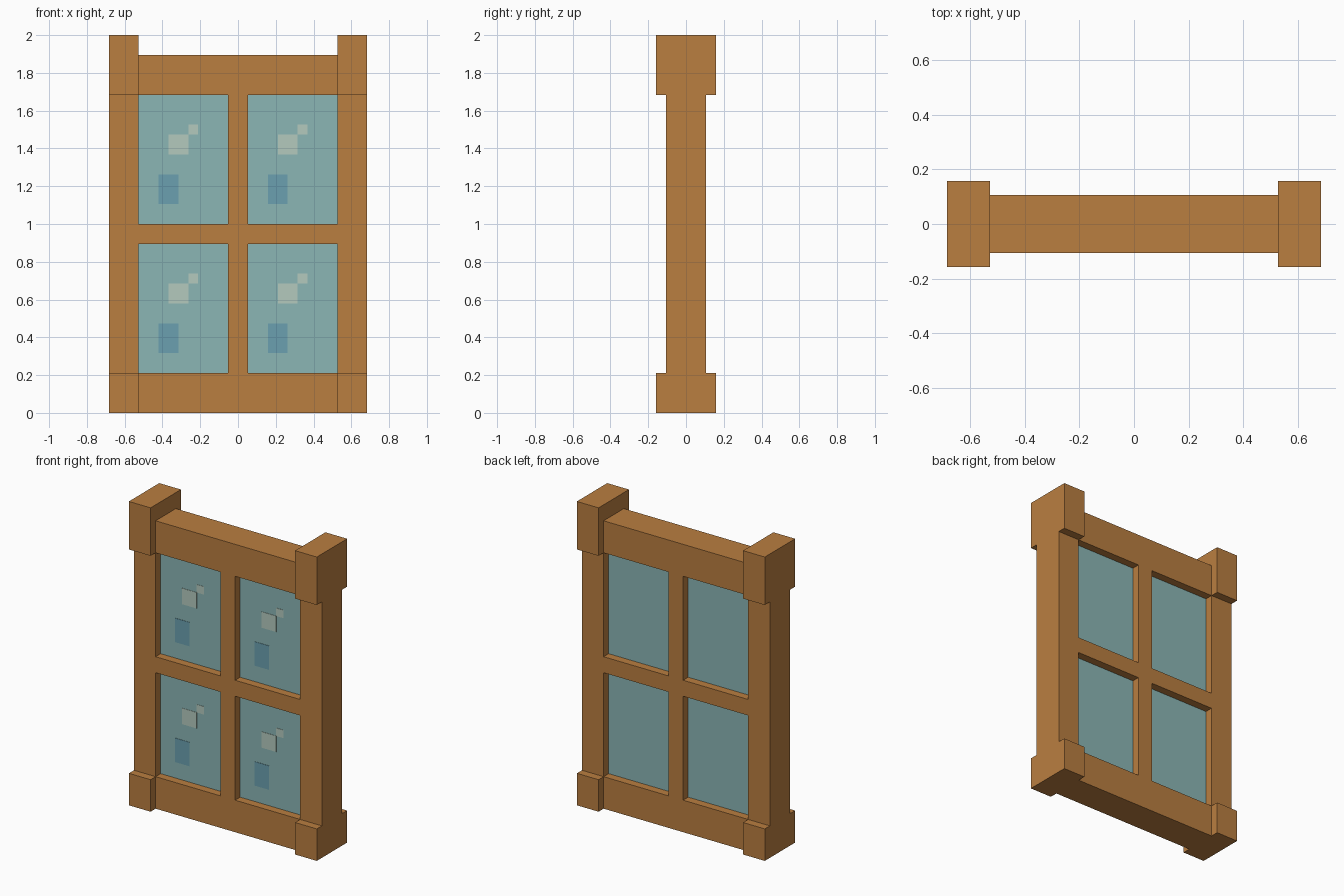
import bpy

cube = bpy.data.objects.get("Cube")
if cube:
    bpy.data.objects.remove(cube, do_unlink=True)

U = 2 / 38  # one block unit


def linear(c):
    c /= 255
    return c / 12.92 if c <= 0.04045 else ((c + 0.055) / 1.055) ** 2.4


def material(name, *rgb):
    colour = (*[linear(c) for c in rgb], 1)
    mat = bpy.data.materials.new(name)
    mat.use_nodes = True
    mat.diffuse_color = colour
    bsdf = next(n for n in mat.node_tree.nodes if n.type == "BSDF_PRINCIPLED")
    bsdf.inputs["Base Color"].default_value = colour
    bsdf.inputs["Roughness"].default_value = 0.8
    return mat


wood = material("warm wood", 186, 126, 64)
glass = material("teal glass", 139, 182, 181)
glint = material("pale glint", 180, 202, 190)
tint = material("blue reflection", 107, 160, 176)


def box(name, mat, x, y, z):
    """Axis-aligned box from (min, max) ranges given in block units."""
    bpy.ops.mesh.primitive_cube_add(size=1)
    obj = bpy.context.object
    obj.name = name
    for v in obj.data.vertices:
        v.co = [U * (r[0] if c < 0 else r[1]) for c, r in zip(v.co, (x, y, z))]
    obj.data.materials.append(mat)
    return obj


FRAME, BLOCK, PANE = (-2, 2), (-3, 3), (-1, 1)

# Side posts with thick corner blocks
for side, x in (("right", (-13, -10)), ("left", (10, 13))):
    box(side + "_post", wood, x, FRAME, (4, 32))
    box(side + "_bottom_block", wood, x, BLOCK, (0, 4))
    box(side + "_top_block", wood, x, BLOCK, (32, 38))

# Rails and crossing bars
box("bottom_rail", wood, (-10, 10), FRAME, (0, 4))
box("top_rail", wood, (-10, 10), FRAME, (32, 36))
box("middle_rail", wood, (-10, 10), FRAME, (17, 19))
box("lower_centre_bar", wood, (-1, 1), FRAME, (4, 17))
box("upper_centre_bar", wood, (-1, 1), FRAME, (19, 32))

# Panes, each with painted reflections on the front
plate = (-1.04, -1)
for row, z, h in (("lower", 4, 13), ("upper", 19, 13)):
    for side, x, mark in (("right", -10, -8), ("left", 1, 3)):
        name = row + "_" + side
        box(name + "_pane", glass, (x, x + 9), PANE, (z, z + h))
        box(name + "_reflection", tint, (mark, mark + 2), plate, (z + 2, z + 5))
        box(name + "_glint", glint, (mark + 1, mark + 3), plate, (z + 7, z + 9))
        box(name + "_small_glint", glint, (mark + 3, mark + 4), plate, (z + 9, z + 10))
